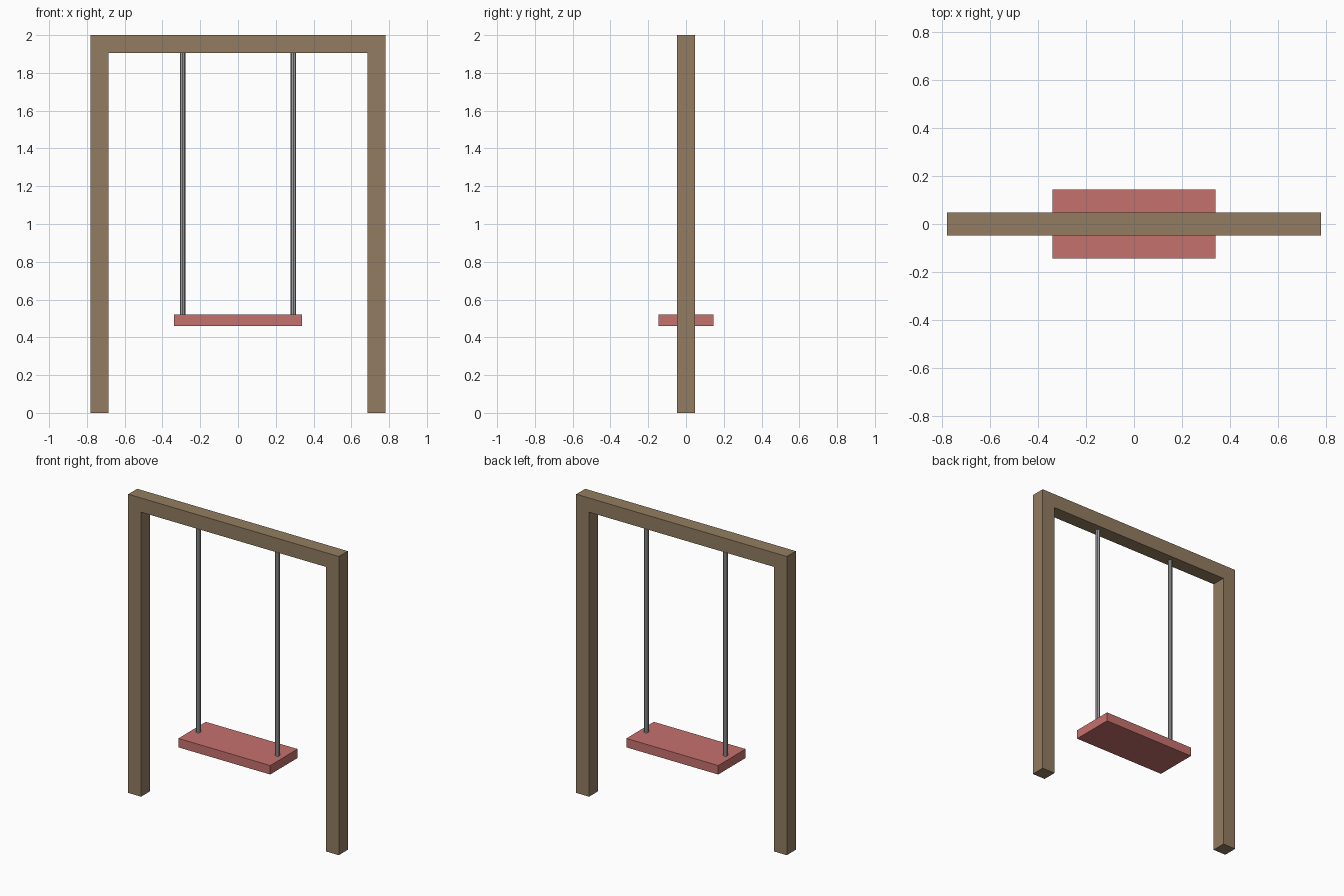
import bpy
import bmesh

if "Cube" in bpy.data.objects:
    bpy.data.objects.remove(bpy.data.objects["Cube"])


def material(name, rgb):
    m = bpy.data.materials.new(name)
    m.diffuse_color = (*rgb, 1)
    m.use_nodes = True
    m.node_tree.nodes["Principled BSDF"].inputs["Base Color"].default_value = m.diffuse_color
    return m


WOOD = material("brown_wood", (0.292, 0.202, 0.119))
RED = material("soft_red", (0.558, 0.165, 0.153))
GREY = material("grey_metal", (0.35, 0.35, 0.36))


def extrude_profile(name, points, depth, mat):
    """Extrude an xz outline along y, centred on y = 0."""
    bm = bmesh.new()
    face = bm.faces.new([bm.verts.new((x, -depth / 2, z)) for x, z in points])
    ext = bmesh.ops.extrude_face_region(bm, geom=[face])
    verts = [v for v in ext["geom"] if isinstance(v, bmesh.types.BMVert)]
    bmesh.ops.translate(bm, verts=verts, vec=(0, depth, 0))
    bmesh.ops.recalc_face_normals(bm, faces=bm.faces)
    mesh = bpy.data.meshes.new(name)
    bm.to_mesh(mesh)
    bm.free()
    mesh.materials.append(mat)
    obj = bpy.data.objects.new(name, mesh)
    bpy.context.collection.objects.link(obj)
    return obj


# Frame: two posts and a top beam as one continuous arch
W, INNER, TOP, UNDER = 0.78, 0.685, 2.0, 1.905
extrude_profile("frame", [(-W, 0), (-INNER, 0), (-INNER, UNDER), (INNER, UNDER),
                          (INNER, 0), (W, 0), (W, TOP), (-W, TOP)], 0.095, WOOD)

# Seat board
SEAT_LOW, SEAT_TOP = 0.46, 0.52
extrude_profile("seat", [(-0.34, SEAT_LOW), (0.34, SEAT_LOW),
                         (0.34, SEAT_TOP), (-0.34, SEAT_TOP)], 0.29, RED)

# Hanging rods between the beam and the seat
for side, x in (("left", -0.293), ("right", 0.293)):
    bpy.ops.mesh.primitive_cylinder_add(vertices=8, radius=0.0145, depth=UNDER - SEAT_TOP,
                                        location=(x, 0, (UNDER + SEAT_TOP) / 2))
    rod = bpy.context.object
    rod.name = side + "_hanging_rod"
    rod.data.materials.append(GREY)
